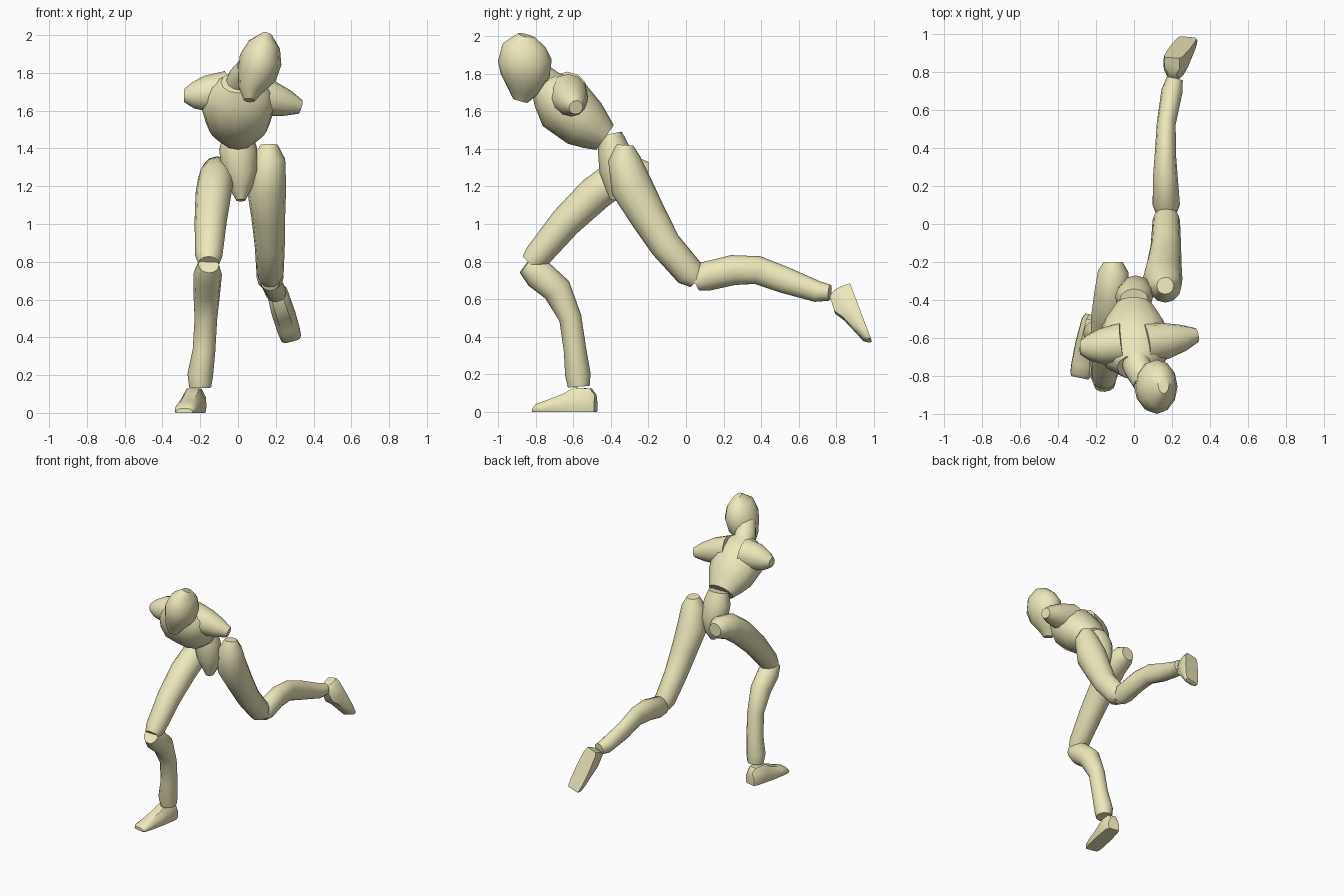
import bpy, bmesh, math
from mathutils import Vector

mat = bpy.data.materials.new("pale_yellow")
mat.diffuse_color = (0.85, 0.81, 0.5, 1)


def skin(name, rings):
    """Bridge a list of point rings into a closed, smooth-shaded object."""
    bm = bmesh.new()
    loops = [[bm.verts.new(p) for p in ring] for ring in rings]
    n = len(loops[0])
    for a, b in zip(loops, loops[1:]):
        for i in range(n):
            j = (i + 1) % n
            bm.faces.new((a[i], a[j], b[j], b[i]))
    bm.faces.new(loops[0][::-1])
    bm.faces.new(loops[-1])
    bmesh.ops.recalc_face_normals(bm, faces=bm.faces)
    mesh = bpy.data.meshes.new(name)
    bm.to_mesh(mesh)
    bm.free()
    ob = bpy.data.objects.new(name, mesh)
    bpy.context.collection.objects.link(ob)
    mesh.materials.append(mat)
    bpy.ops.object.select_all(action='DESELECT')
    ob.select_set(True)
    bpy.context.view_layer.objects.active = ob
    bpy.ops.object.shade_smooth_by_angle(angle=math.radians(40))
    return ob


def limb(name, stations, ref=(1, 0, 0), n=12):
    """Elliptical loft; each station is x, y, z, side radius[, depth radius]."""
    pts = [Vector(s[:3]) for s in stations]
    rings = []
    for i, s in enumerate(stations):
        t = (pts[min(i + 1, len(pts) - 1)] - pts[max(i - 1, 0)]).normalized()
        r = Vector(ref)
        side = (r - t * t.dot(r)).normalized()
        up = t.cross(side)
        rx, ry = s[3], s[-1]
        rings.append([pts[i] + side * rx * math.cos(k * math.tau / n)
                      + up * ry * math.sin(k * math.tau / n) for k in range(n)])
    return skin(name, rings)


def foot(name, heel, toe, up):
    """Flat-soled wedge from heel to toe; up points from sole to ankle."""
    heel, toe = Vector(heel), Vector(toe)
    d = (toe - heel).normalized()
    up = Vector(up)
    up = (up - d * d.dot(up)).normalized()
    side = d.cross(up)
    rings = []
    for t, w, h in ((0, .042, .09), (.08, .055, .125), (.34, .06, .13),
                    (.5, .062, .098), (.8, .06, .06), (.95, .055, .042), (1, .045, .022)):
        c = heel.lerp(toe, t)
        shape = ((-.9, 0), (.9, 0), (1, .25), (.95, .65), (.55, 1), (-.55, 1), (-.95, .65), (-1, .25))
        rings.append([c + side * w * a + up * h * b for a, b in shape])
    return skin(name, rings)


# Head, tilted to one side, and neck
limb("head", [(.06, -.88, 1.655, .03, .04), (.065, -.865, 1.71, .065, .085),
              (.10, -.855, 1.79, .105, .13), (.12, -.857, 1.87, .113, .143),
              (.14, -.86, 1.95, .085, .115), (.155, -.845, 2.0, .03, .05)])
limb("neck", [(0, -.68, 1.71, .08), (.02, -.76, 1.77, .075), (.06, -.83, 1.82, .07)])

# Rib cage leaning forward
limb("torso", [(0, -.43, 1.46, .10, .08), (0, -.48, 1.495, .135, .11),
               (0, -.54, 1.535, .17, .14), (0, -.65, 1.635, .20, .16),
               (0, -.715, 1.705, .165, .12), (0, -.755, 1.75, .09, .085)])

# Shoulder stubs
limb("right_shoulder", [(-.06, -.63, 1.70, .11), (-.17, -.645, 1.69, .095),
                        (-.24, -.65, 1.68, .068), (-.285, -.65, 1.68, .035)], (0, 0, 1))
limb("left_shoulder", [(.06, -.63, 1.69, .11), (.17, -.615, 1.665, .095),
                       (.26, -.60, 1.64, .07), (.33, -.585, 1.62, .038)], (0, 0, 1))

# Waist and wedge-shaped pelvis
limb("pelvis", [(0, -.40, 1.48, .075, .06), (0, -.385, 1.40, .10, .085),
                (.01, -.365, 1.28, .095, .095), (.015, -.36, 1.19, .06, .07),
                (.015, -.37, 1.125, .025, .035)])

# Standing leg
limb("right_thigh", [(-.11, -.20, 1.28, .05), (-.11, -.25, 1.28, .08),
                     (-.115, -.37, 1.245, .095), (-.13, -.485, 1.16, .095),
                     (-.145, -.64, 1.01, .085), (-.155, -.79, .83, .072),
                     (-.155, -.83, .79, .055)])
limb("right_shin", [(-.155, -.85, .785, .055), (-.16, -.785, .735, .075, .082),
                    (-.165, -.685, .65, .072, .078), (-.17, -.615, .50, .06),
                    (-.18, -.59, .33, .06), (-.2, -.575, .2, .068), (-.2, -.57, .135, .058)])
foot("right_foot", (-.215, -.48, 0), (-.285, -.81, 0), (0, 0, 1))

# Trailing leg
limb("left_thigh", [(.165, -.325, 1.42, .045), (.165, -.33, 1.35, .085),
                    (.15, -.29, 1.2, .105, .112), (.16, -.2, 1.04, .09, .098),
                    (.168, -.11, .89, .08, .085), (.17, .02, .74, .072, .08),
                    (.17, .06, .70, .05)])
limb("left_shin", [(.17, .045, .69, .05), (.17, .10, .72, .072, .078),
                   (.165, .25, .755, .065, .08), (.165, .38, .755, .055, .075),
                   (.17, .53, .70, .05, .07), (.2, .70, .64, .056), (.215, .765, .635, .043)])
foot("left_foot", (.2, .875, .675), (.285, .985, .385), (0, -.95, -.3))
